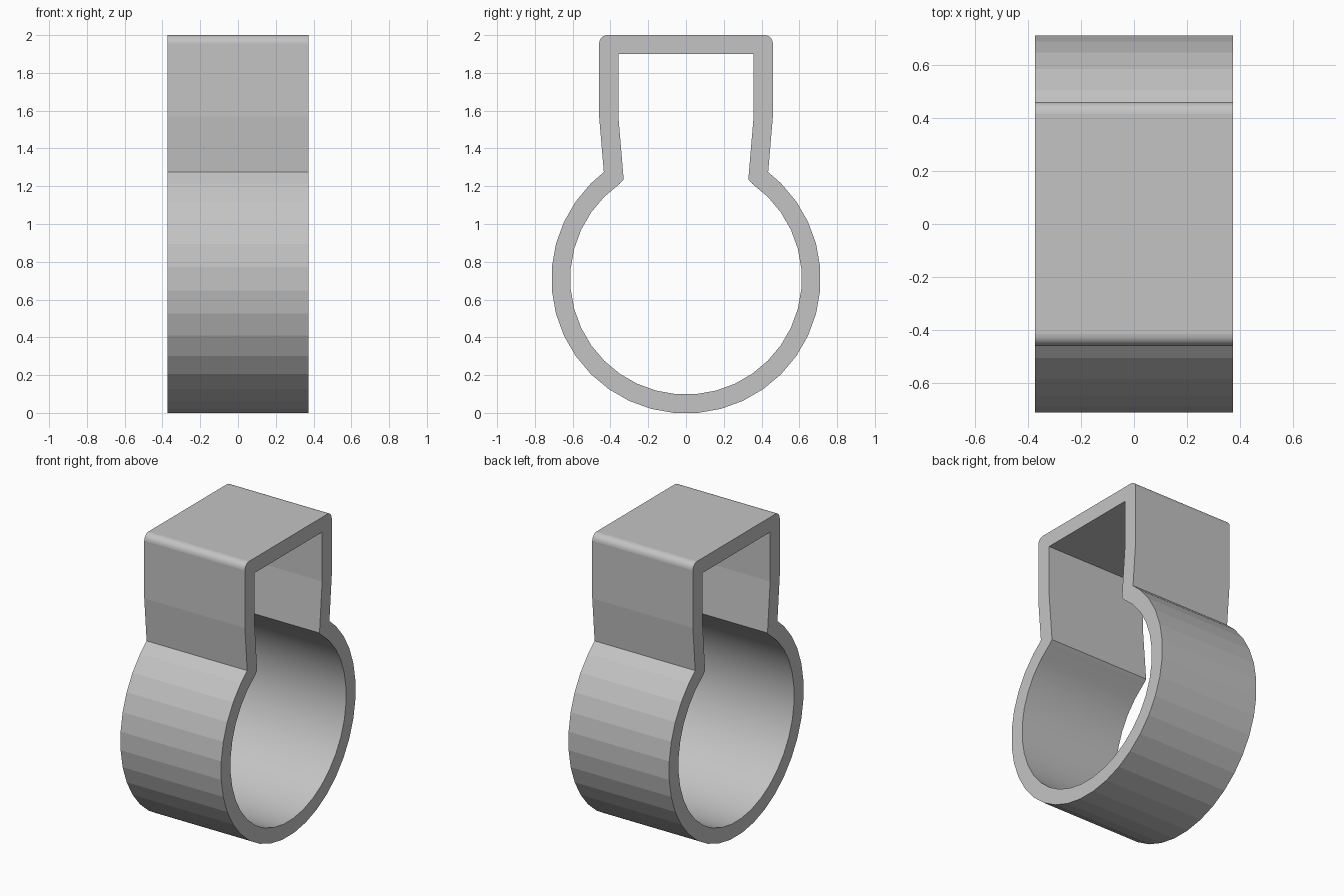
import bpy
import bmesh
from math import sin, cos, radians

if "Cube" in bpy.data.objects:
    bpy.data.objects.remove(bpy.data.objects["Cube"], do_unlink=True)

HALF_WIDTH = 0.373
CENTRE_Z = 0.71


def arc(cy, cz, radius, angles):
    return [(cy + radius * cos(radians(a)), cz + radius * sin(radians(a))) for a in angles]


def mirrored(half):
    """Close a half profile (bottom to top, +y side) with its mirror image."""
    return half + [(-y, z) for y, z in reversed(half)]


# Half profiles: ring arc, flared neck, squared head
outer_half = arc(0, CENTRE_Z, 0.713, range(-85, 46, 10))
ring_outer = len(outer_half)
outer_half += [(0.435, 1.275), (0.46, 1.57)]
corner_start = len(outer_half)
outer_half += arc(0.415, 1.955, 0.045, range(0, 91, 15))
inner_half = arc(0, CENTRE_Z, 0.613, range(-85, 56, 10))
ring_inner = len(inner_half)
inner_half += [(0.33, 1.235), (0.358, 1.57), (0.358, 1.9)]

bm = bmesh.new()


def add_wall(half, is_smooth):
    """Sweep a closed profile across x; return the rim edges of each side."""
    points = mirrored(half)
    n = len(points)
    sides = [[bm.verts.new((x, y, z)) for y, z in points] for x in (-HALF_WIDTH, HALF_WIDTH)]
    for i in range(n):
        j = (i + 1) % n
        face = bm.faces.new((sides[0][i], sides[0][j], sides[1][j], sides[1][i]))
        face.smooth = is_smooth(min(i, n - 1 - i), min(j, n - 1 - j))
    return [[bm.edges.get((s[i], s[(i + 1) % n])) for i in range(n)] for s in sides]


# Faceted outside with rounded head corners, smooth bore inside
outer_rims = add_wall(outer_half, lambda i, j: min(i, j) >= corner_start and i != j)
inner_rims = add_wall(inner_half, lambda i, j: max(i, j) <= ring_inner)

# Flat side faces between the two profiles
for outer, inner in zip(outer_rims, inner_rims):
    bmesh.ops.triangle_fill(bm, edges=outer + inner, use_beauty=True)
    for edge in outer + inner:
        edge.smooth = False

bmesh.ops.recalc_face_normals(bm, faces=bm.faces[:])
mesh = bpy.data.meshes.new("clamp_band")
bm.to_mesh(mesh)
bm.free()

# Plain grey material
grey = bpy.data.materials.new("plain_grey")
grey.use_nodes = True
colour = (0.55, 0.55, 0.55, 1)
grey.diffuse_color = colour
grey.node_tree.nodes["Principled BSDF"].inputs["Base Color"].default_value = colour
mesh.materials.append(grey)

band = bpy.data.objects.new("clamp_band", mesh)
bpy.context.collection.objects.link(band)
